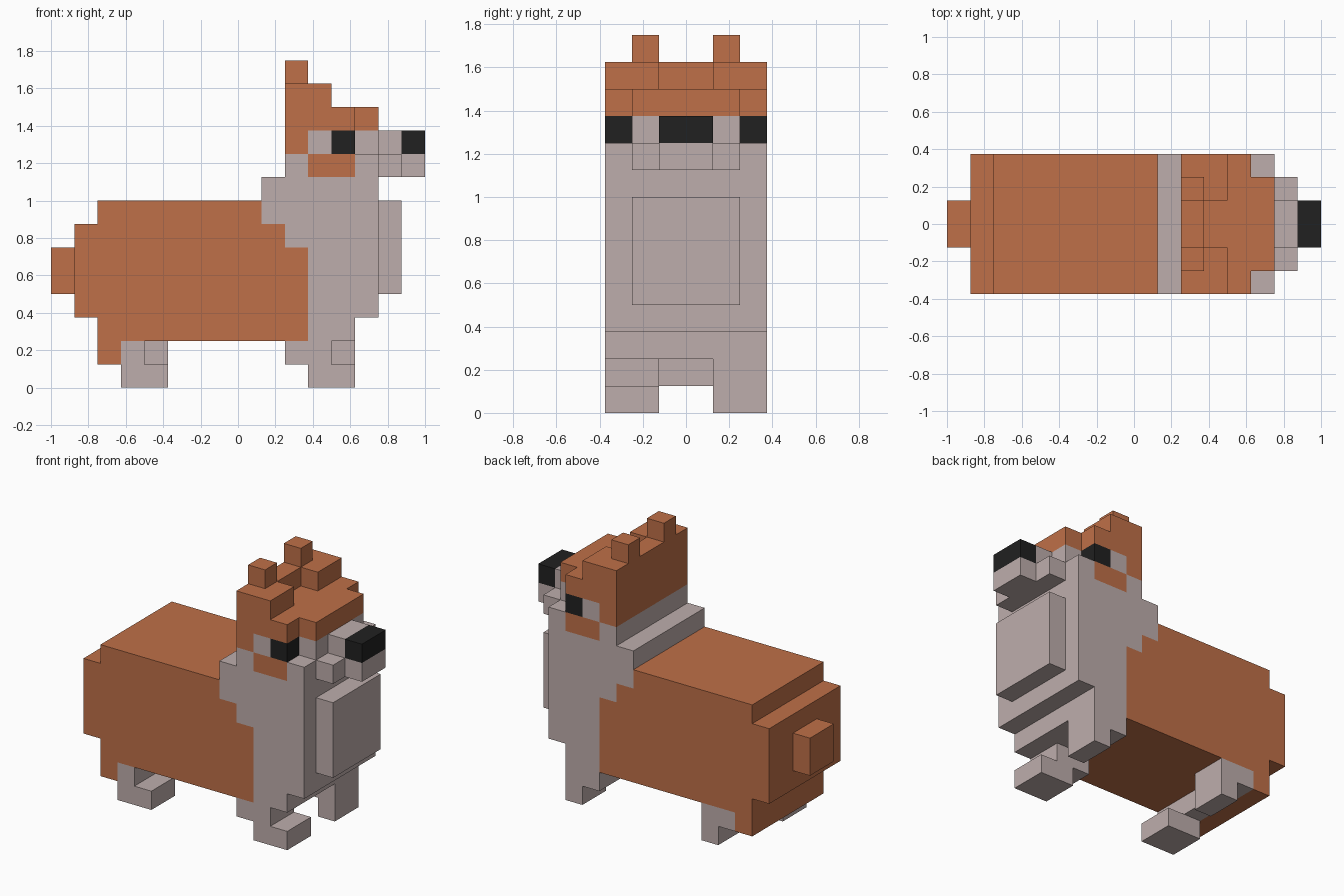
import bpy
import bmesh

cube = bpy.data.objects.get("Cube")
if cube:
    bpy.data.objects.remove(cube, do_unlink=True)

U = 0.125  # size of one block


def material(name, rgb):
    m = bpy.data.materials.new(name)
    m.use_nodes = True
    col = (*rgb, 1.0)
    m.diffuse_color = col
    bsdf = next(n for n in m.node_tree.nodes if n.type == 'BSDF_PRINCIPLED')
    bsdf.inputs["Base Color"].default_value = col
    bsdf.inputs["Roughness"].default_value = 0.9
    return m


ORANGE = material("orange_fur", (0.52, 0.162, 0.065))
PALE = material("pale_fur", (0.515, 0.423, 0.413))
BLACK = material("black", (0.015, 0.015, 0.015))


def extrude(name, pts, vec, mat):
    """Extrude a closed outline of block coordinates along vec."""
    bm = bmesh.new()
    face = bm.faces.new([bm.verts.new(p) for p in pts])
    new = bmesh.ops.extrude_face_region(bm, geom=[face])["geom"]
    bmesh.ops.translate(bm, vec=vec, verts=[v for v in new if isinstance(v, bmesh.types.BMVert)])
    bmesh.ops.scale(bm, vec=(U, U, U), verts=bm.verts)
    bmesh.ops.recalc_face_normals(bm, faces=bm.faces)
    me = bpy.data.meshes.new(name)
    bm.to_mesh(me)
    bm.free()
    me.materials.append(mat)
    ob = bpy.data.objects.new(name, me)
    bpy.context.scene.collection.objects.link(ob)
    return ob


def side(name, outline, y0, y1, mat):
    """Side profile (x, z) extruded across the width."""
    return extrude(name, [(x, y0, z) for x, z in outline], (0, y1 - y0, 0), mat)


def plan(name, half, z0, z1, mat):
    """Plan outline (x, y), given for y > 0 and mirrored, extruded upward."""
    outline = half + [(x, -y) for x, y in reversed(half)]
    return extrude(name, [(x, y, z0) for x, y in outline], (0, 0, z1 - z0), mat)


def box(name, x0, x1, y0, y1, z0, z1, mat):
    return side(name, [(x0, z0), (x1, z0), (x1, z1), (x0, z1)], y0, y1, mat)


# Body, tail and chest
side("body", [(-6, 1), (-5, 1), (-5, 2), (3, 2), (3, 6), (2, 6), (2, 7), (1, 7),
              (1, 8), (-6, 8), (-6, 7), (-7, 7), (-7, 3), (-6, 3)], -3, 3, ORANGE)
box("tail", -8, -7, -1, 1, 4, 6, ORANGE)
side("neck", [(3, 2), (5, 2), (5, 3), (6, 3), (6, 9), (1, 9), (1, 7), (2, 7),
              (2, 6), (3, 6)], -3, 3, PALE)
box("chest_tuft", 6, 7, -2, 2, 4, 8, PALE)

# Head, in layers from the jaw up
plan("jaw", [(2, 3), (3, 3), (3, 2), (5, 2), (5, 3), (6, 3)], 9, 10, PALE)
plan("face", [(3, 3), (4, 3), (4, 2), (6, 2)], 10, 11, PALE)
box("nape", 2, 3, -3, 3, 10, 11, ORANGE)
plan("crown", [(2, 3), (5, 3), (5, 2), (6, 2)], 11, 12, ORANGE)
plan("hair", [(2, 3), (4, 3), (4, 1), (3, 1)], 12, 13, ORANGE)

# Muzzle
plan("muzzle", [(6, 2), (7, 2), (7, 1), (8, 1)], 9, 10, PALE)
box("nose_bridge", 6, 7, -1, 1, 10, 11, PALE)
box("nose", 7, 8, -1, 1, 10, 11, BLACK)

# Paired head details
for tag, s in (("near", -1), ("far", 1)):
    box("cheek_patch_" + tag, 3, 5, 2 * s, 3 * s, 9, 10, ORANGE)
    box("eye_" + tag, 4, 5, 2 * s, 3 * s, 10, 11, BLACK)
    box("ear_" + tag, 2, 3, 1 * s, 2 * s, 13, 14, ORANGE)

# Legs in a walking pose
side("front_leg_near", [(2, 1), (3, 1), (3, 0), (5, 0), (5, 1), (4, 1), (4, 2), (2, 2)], -3, -1, PALE)
side("front_leg_far", [(4, 0), (5, 0), (5, 2), (3, 2), (3, 1), (4, 1)], 1, 3, PALE)
side("hind_leg_near", [(-5, 0), (-3, 0), (-3, 1), (-4, 1), (-4, 2), (-5, 2)], -3, -1, PALE)
side("hind_leg_far", [(-4, 0), (-3, 0), (-3, 2), (-5, 2), (-5, 1), (-4, 1)], 1, 3, PALE)
box("hind_underside", -5, -4, -1, 1, 1, 2, PALE)
